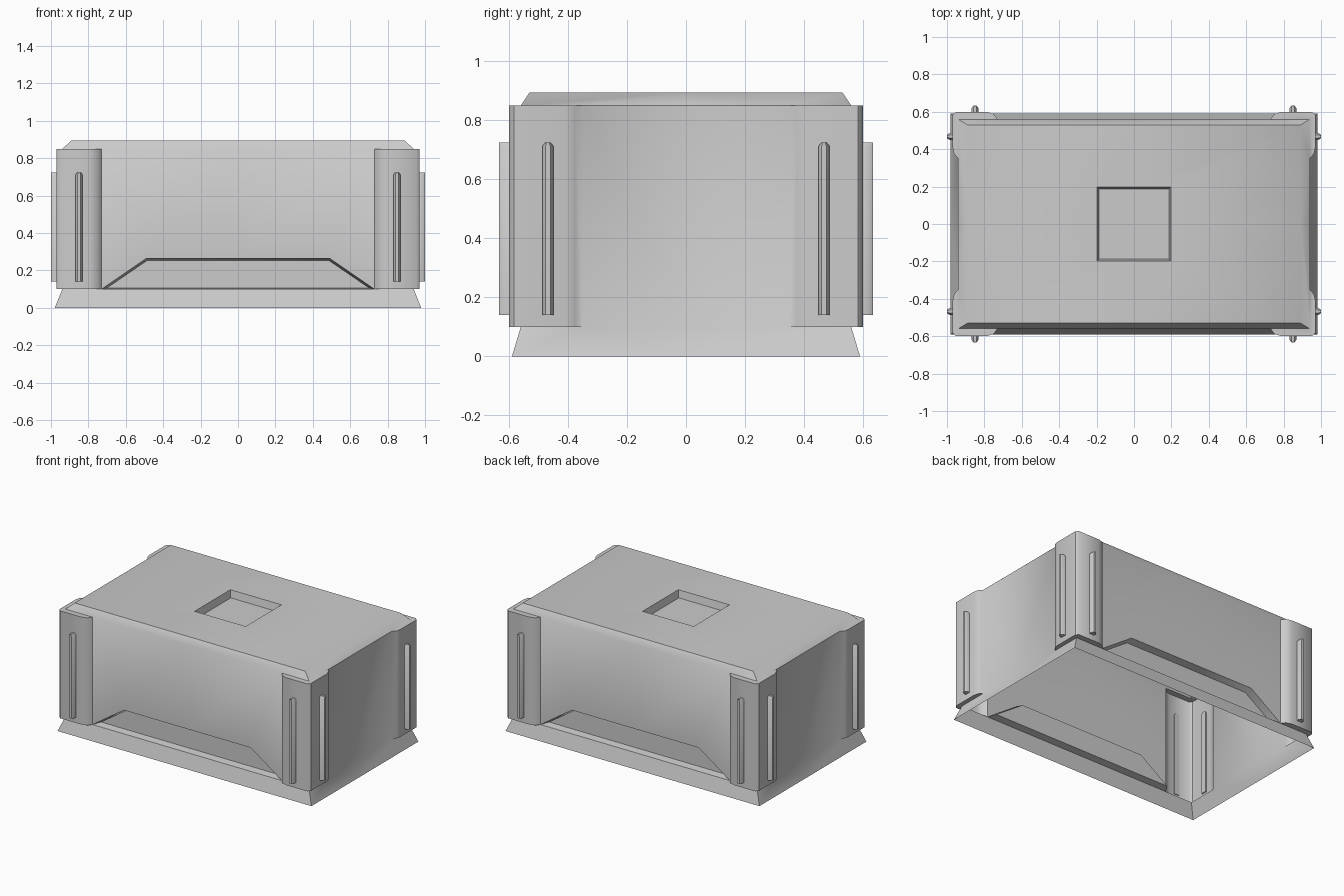
import bpy, bmesh, math

cube = bpy.data.objects.get("Cube")
if cube:
    bpy.data.objects.remove(cube, do_unlink=True)

GREY = (0.6, 0.6, 0.6, 1)
mat = bpy.data.materials.new("light_grey")
mat.use_nodes = True
mat.diffuse_color = GREY
mat.node_tree.nodes["Principled BSDF"].inputs["Base Color"].default_value = GREY


def build(name, polygons):
    """Quarter model from polygons, mirrored across x and y."""
    bm = bmesh.new()
    for poly in polygons:
        bm.faces.new([bm.verts.new(p) for p in poly])
    bmesh.ops.remove_doubles(bm, verts=bm.verts, dist=0.0005)
    bmesh.ops.recalc_face_normals(bm, faces=bm.faces)
    bm.faces.ensure_lookup_table()
    if bm.faces[0].normal.dot(bm.faces[0].calc_center_median()) < 0:
        bmesh.ops.reverse_faces(bm, faces=bm.faces)
    mesh = bpy.data.meshes.new(name)
    bm.to_mesh(mesh)
    bm.free()
    mesh.materials.append(mat)
    obj = bpy.data.objects.new(name, mesh)
    bpy.context.collection.objects.link(obj)
    bpy.ops.object.select_all(action="DESELECT")
    obj.select_set(True)
    bpy.context.view_layer.objects.active = obj
    bpy.ops.object.shade_smooth_by_angle(angle=math.radians(45))
    mirror = obj.modifiers.new("mirror", "MIRROR")
    mirror.use_axis = (True, True, False)
    return obj


def at(z, points):
    return [(x, y, z) for x, y in points]


def strip(a, b):
    """Quads joining two open point rows."""
    return [[a[i], a[i + 1], b[i + 1], b[i]] for i in range(len(a) - 1)]


# Main dimensions
WX, WY = 0.94, 0.56        # wall
BX, BY = 0.98, 0.59        # foot of skirt
RX, RY = 0.89, 0.53        # roof edge
PX, PY = 0.73, 0.35        # inner ends of corner posts
LOW, HIGH, TOP = 0.1, 0.85, 0.895
HATCH, DEPTH, TAPER = 0.197, 0.05, 0.011

# Roof with square hatch recess
H2 = HATCH - TAPER
faces = [at(TOP, [(RX, 0), (RX, RY), (0, RY), (0, HATCH), (HATCH, HATCH), (HATCH, 0)])]
hatch_rim = at(TOP, [(HATCH, 0), (HATCH, HATCH), (0, HATCH)])
hatch_floor = at(TOP - DEPTH, [(H2, 0), (H2, H2), (0, H2)])
faces += strip(hatch_rim, hatch_floor)
faces.append(hatch_floor + [(0, 0, TOP - DEPTH)])

# Roof bevels and flared skirt
side = [(WX, 0), (WX, PY), (WX, WY)]
back = [(WX, WY), (PX, WY), (0, WY)]
faces.append(at(HIGH, side) + at(TOP, [(RX, RY), (RX, 0)]))
faces.append(at(HIGH, back) + at(TOP, [(0, RY), (RX, RY)]))
faces.append(at(LOW, side) + at(0, [(BX, BY), (BX, 0)]))
faces.append(at(LOW, back) + at(0, [(0, BY), (BX, BY)]))

# Corner post bulging out of the wall, closed by ledges
post = [(WX, PY), (0.962, 0.375), (0.97, 0.41), (0.97, 0.583), (0.953, 0.6),
        (0.79, 0.6), (0.75, 0.588), (PX, WY)]
faces += strip(at(LOW, post), at(HIGH, post))
faces += [at(z, post + [(WX, WY)]) for z in (LOW, HIGH)]

# Side wall
faces.append(at(LOW, side[:2]) + at(HIGH, [(WX, PY), (WX, 0)]))

# Long wall with trapezoid recess
rim = [(PX, LOW), (0.49, 0.265), (0, 0.265)]
inner = [(PX - 0.03, LOW + 0.007), (0.485, 0.265 - TAPER), (0, 0.265 - TAPER)]
rim = [(x, WY, z) for x, z in rim]
inner = [(x, WY - DEPTH, z) for x, z in inner]
faces.append(rim + [(0, WY, HIGH), (PX, WY, HIGH)])
faces += strip(rim, inner)
faces.append([rim[0], (0, WY, LOW), (0, WY - DEPTH, LOW + 0.007), inner[0]])
faces.append(inner + [(0, WY - DEPTH, LOW + 0.007)])
build("container_shell", faces)


# Upright ribs on the posts
def rib(name, place):
    section = [(-0.019, -0.005), (-0.019, 0.018), (-0.008, 0.034),
               (0.008, 0.034), (0.019, 0.018), (0.019, -0.005)]
    tip = [(u * 0.45, v) for u, v in section]
    rings = [[place(u, v, z) for u, v in s]
             for s, z in ((section, 0.14), (section, 0.712), (tip, 0.725))]
    polys = [rings[0], rings[2]]
    for a, b in zip(rings, rings[1:]):
        polys += strip(a + a[:1], b + b[:1])
    polys.sort(key=lambda p: -max(abs(c[0]) + abs(c[1]) for c in p))
    build(name, polys)


rib("end_ribs", lambda u, v, z: (0.967 + v, 0.468 + u, z))
rib("long_side_ribs", lambda u, v, z: (0.85 + u, 0.6 + v, z))
